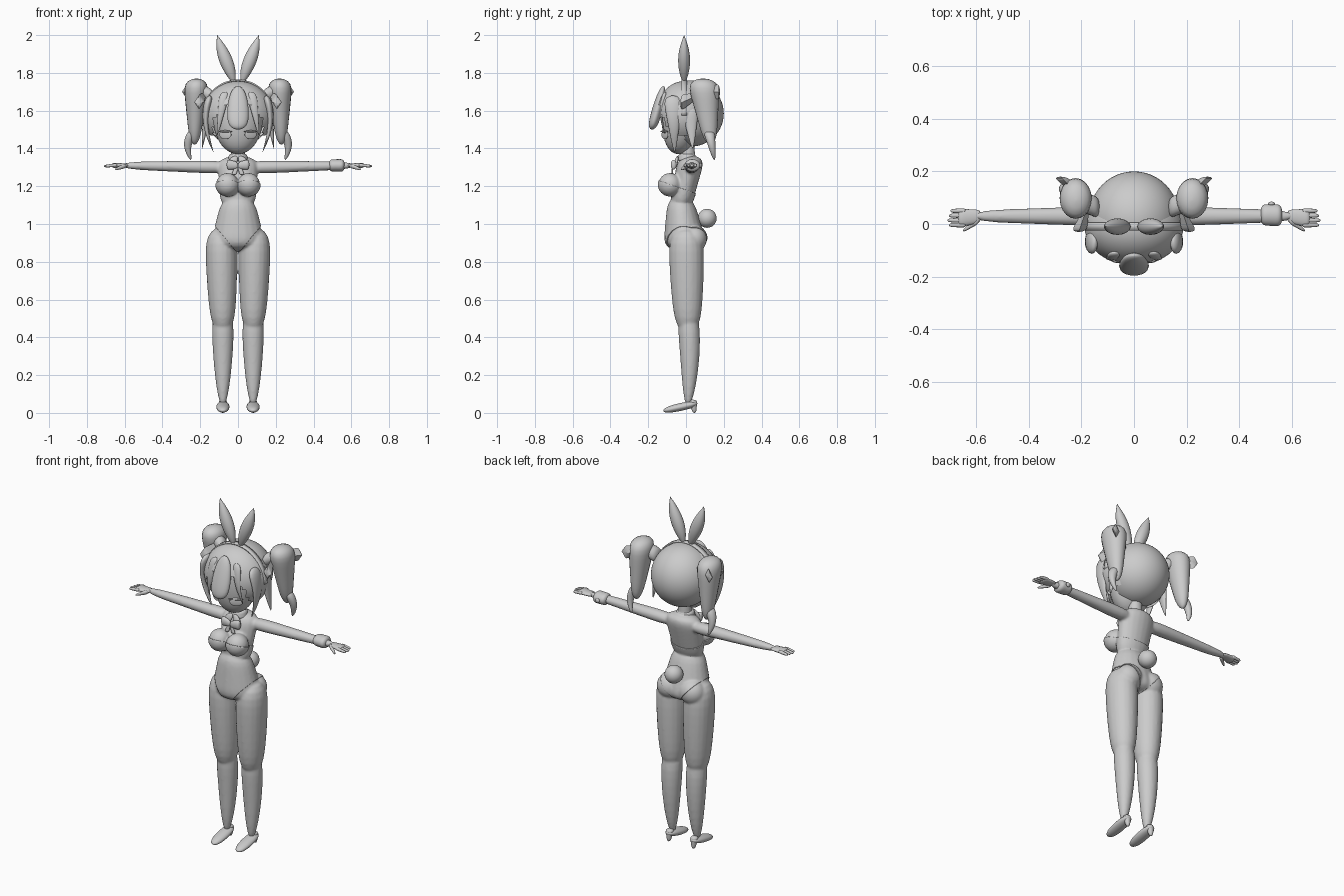
import bpy, bmesh, math
from mathutils import Matrix, Vector

if "Cube" in bpy.data.objects:
    bpy.data.objects.remove(bpy.data.objects["Cube"])

grey = bpy.data.materials.new("plain_grey")
grey.use_nodes = True
grey.diffuse_color = (.6, .6, .6, 1)
grey.node_tree.nodes["Principled BSDF"].inputs["Base Color"].default_value = grey.diffuse_color


def finish(name, bm, smooth=True):
    """Turn a bmesh into a named object."""
    bmesh.ops.recalc_face_normals(bm, faces=bm.faces)
    for face in bm.faces:
        face.smooth = smooth
    mesh = bpy.data.meshes.new(name)
    bm.to_mesh(mesh)
    bm.free()
    mesh.materials.append(grey)
    ob = bpy.data.objects.new(name, mesh)
    bpy.context.collection.objects.link(ob)
    return ob


def limb(name, start, end, first, last, flat=1, bulge=0, bow=(0, 0, 0), side=1, sides=20, steps=16):
    """Round-ended taper between two points; flat scales the second radius."""
    start, end, bow = Vector(start), Vector(end), Vector(bow)
    span = [abs(c) for c in end - start]
    axis = span.index(max(span))
    across, along = [c for c in range(3) if c != axis]
    bm = bmesh.new()
    rings = []
    for step in range(steps + 1):
        t = (1 - math.cos(math.pi * step / steps)) / 2
        swell = math.sin(math.pi * t)
        cap = max(.05, math.sqrt(1 - abs(2 * t - 1) ** 6))
        radius = cap * (first + (last - first) * t + bulge * swell)
        ring = []
        for i in range(sides):
            angle = math.tau * i / sides
            point = start.lerp(end, t) + bow * swell
            point[across] += radius * math.cos(angle)
            point[along] += radius * flat * math.sin(angle)
            point.x *= side
            ring.append(bm.verts.new(point))
        rings.append(ring)
    for low, high in zip(rings, rings[1:]):
        for i in range(sides):
            bm.faces.new((low[i - 1], low[i], high[i], high[i - 1]))
    bm.faces.new(rings[0])
    bm.faces.new(rings[-1])
    return finish(name, bm, sides > 4)


def ball(name, centre, size, turn=0, keep=None):
    """Ellipsoid, optionally reduced to the faces that a rule keeps."""
    bm = bmesh.new()
    bmesh.ops.create_uvsphere(bm, u_segments=48, v_segments=32, radius=1)
    bm.transform(Matrix.Translation(centre) @ Matrix.Rotation(turn, 4, "Z") @ Matrix.Diagonal((*size, 1)))
    if keep:
        gone = [face for face in bm.faces if not keep(face.calc_center_median())]
        bmesh.ops.delete(bm, geom=gone, context="FACES")
    return finish(name, bm)


def add_modifier(ob, kind, **settings):
    mod = ob.modifiers.new(kind.lower(), kind)
    for key, value in settings.items():
        setattr(mod, key, value)


# Body volumes that blend into one skin
parts = [
    limb("hips", (0, 0, .86), (0, -.03, 1.14), .15, .08, flat=.78),
    limb("chest", (0, -.03, 1.08), (0, .03, 1.36), .085, .115, flat=.65),
    limb("neck", (0, .01, 1.3), (0, .01, 1.46), .04, .035),
]
for s in (1, -1):
    parts += [
        limb("thigh", (.09, 0, .98), (.08, .01, .42), .085, .058, flat=1.1, bulge=.008, side=s),
        limb("calf", (.08, .01, .54), (.08, .01, .03), .06, .02, bulge=.01, bow=(0, .01, 0), side=s),
        limb("arm", (.04, .03, 1.3), (.62, .03, 1.31), .042, .022, flat=.9, side=s),
        ball("bust", (.056 * s, -.085, 1.21), (.06, .06, .06)),
        ball("buttock", (.075 * s, .045, .92), (.07, .065, .07)),
    ]
bpy.context.view_layer.update()
bm = bmesh.new()
for part in parts:
    bm.from_mesh(part.data)
    bpy.data.objects.remove(part)
body = finish("body", bm)
add_modifier(body, "REMESH", mode="VOXEL", voxel_size=.007, use_smooth_shade=True)
add_modifier(body, "SMOOTH", factor=.5, iterations=6)

# Leotard: a thin shell trimmed from the body
graph = bpy.context.evaluated_depsgraph_get()
bm = bmesh.new()
bm.from_object(body, graph)
cuts = [((0, 0, 1.18), (0, .35, 1))]
cuts += [((.02 * s, 0, .87), (1.2 * s, 0, -1)) for s in (1, -1)]
for point, normal in cuts:
    bmesh.ops.bisect_plane(bm, geom=bm.verts[:] + bm.edges[:] + bm.faces[:],
                           plane_co=point, plane_no=Vector(normal).normalized(), clear_outer=True)
leotard = finish("leotard", bm)
add_modifier(leotard, "SOLIDIFY", thickness=.005, offset=1)
ball("fluffy_tail", (0, .112, 1.03), (.05, .05, .05))


# Head and hair
def fringe_rule(c):
    scallop = .04 * math.cos(c.x * 50)
    return c.z > 1.6 - scallop or (c.z > 1.47 and (abs(c.x) > .13 or c.y > .02))


limb("face", (0, -.04, 1.37), (0, 0, 1.7), .07, .14, flat=.8, bulge=.03, sides=32)
ball("back_hair", (0, .025, 1.585), (.172, .175, .175), keep=lambda c: c.y > -.01)
ball("fringe", (0, -.01, 1.58), (.188, .148, .176), keep=fringe_rule)
limb("forelock", (0, -.12, 1.73), (0, -.18, 1.5), .03, .05, flat=.5, bulge=.015)

# Headband: upper half of an open ring
bm = bmesh.new()
bmesh.ops.create_cone(bm, segments=64, radius1=.19, radius2=.19, depth=.03)
bm.transform(Matrix.Rotation(math.pi / 2, 4, "X"))
lower = [face for face in bm.faces if face.calc_center_median().z < 0]
bmesh.ops.delete(bm, geom=lower, context="FACES")
bm.transform(Matrix.Translation((0, -.01, 1.575)))
add_modifier(finish("headband", bm), "SOLIDIFY", thickness=.008)

for s, tag in ((1, "left_"), (-1, "right_")):
    limb(tag + "rabbit_ear", (.02, -.01, 1.74), (.11, -.01, 2), .01, .004, flat=.85, bulge=.03, side=s)

    # Bunched hair with its curled end, tie and ribbon
    limb(tag + "hair_bunch", (.22, .09, 1.77), (.23, .13, 1.42), .072, .025, flat=1.25, side=s)
    limb(tag + "bunch_curl", (.23, .12, 1.5), (.25, .15, 1.34), .033, .008, bow=(.025, 0, 0), side=s)
    limb(tag + "hair_tie", (.13, .06, 1.67), (.21, .09, 1.71), .04, .04, side=s)
    limb(tag + "ribbon_front", (.18, .06, 1.68), (.21, -.03, 1.64), .01, .03, flat=1.5, side=s, sides=4)
    limb(tag + "ribbon_back", (.2, .1, 1.7), (.28, .18, 1.7), .01, .03, flat=1.5, side=s, sides=4)

    # Locks that frame the face
    limb(tag + "side_lock", (.15, -.07, 1.68), (.13, -.06, 1.38), .025, .003, flat=2.2,
         bow=(.03, 0, 0), side=s)
    limb(tag + "rear_lock", (.16, .02, 1.62), (.19, .035, 1.4), .025, .003, flat=2, side=s)
    limb(tag + "fringe_lock", (.07, -.11, 1.7), (.11, -.11, 1.47), .03, .004, flat=.5,
         bow=(0, -.02, 0), side=s)

    # Eye and eyelid plates
    ball(tag + "eye", (.067 * s, -.112, 1.473), (.036, .005, .024), turn=.5 * s)
    ball(tag + "eyelid", (.067 * s, -.116, 1.49), (.042, .005, .005), turn=.5 * s)

    # Hand
    limb(tag + "palm", (.58, .03, 1.31), (.67, .022, 1.31), .024, .036, flat=.4, side=s)
    for finger in range(4):
        y = .05 - .018 * finger
        reach = .71 - .006 * abs(finger - 2)
        limb(tag + "finger", (.64, y, 1.312), (reach, y, 1.306), .01, .007, side=s, sides=10)
    limb(tag + "thumb", (.59, .015, 1.31), (.65, -.025, 1.29), .014, .007, side=s, sides=10)

    # Heeled shoe
    limb(tag + "shoe", (.08, .06, .05), (.08, -.12, .012), .026, .024, flat=.6, bulge=.01, side=s)
    limb(tag + "shoe_heel", (.08, .035, .07), (.08, .045, 0), .024, .01, side=s)

    # Collar wing, bow loop and bow end
    limb(tag + "collar_wing", (.015, -.045, 1.36), (.045, -.06, 1.29), .015, .008, flat=.4,
         bulge=.012, side=s)
    limb(tag + "bow_loop", (0, -.07, 1.31), (.06, -.065, 1.315), .01, .016, flat=1.8, side=s)
    limb(tag + "bow_end", (.005, -.07, 1.31), (.022, -.074, 1.26), .008, .014, flat=.4, side=s)

# Collar and the single wrist cuff
limb("collar", (0, .005, 1.33), (0, .005, 1.375), .057, .045, flat=.95, sides=32)
limb("wrist_cuff", (.48, .035, 1.31), (.565, .033, 1.31), .04, .042, flat=.8, sides=32)
ball("cuff_button", (.523, .077, 1.31), (.013, .008, .013))
